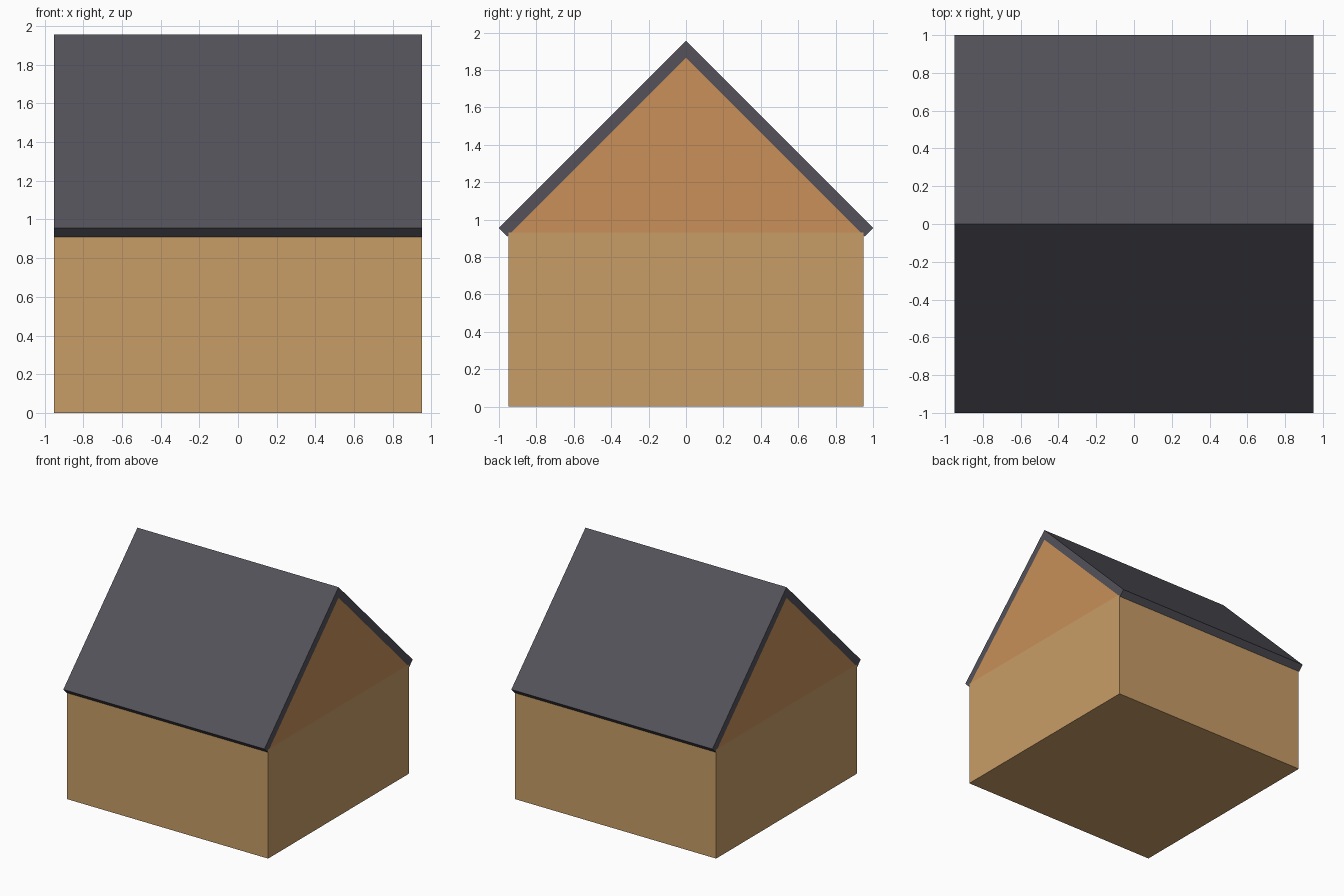
import bpy, bmesh

if "Cube" in bpy.data.objects:
    bpy.data.objects.remove(bpy.data.objects["Cube"])

HALF = 0.95  # half length of the house along x


def material(name, color):
    m = bpy.data.materials.new(name)
    m.diffuse_color = (*color, 1)
    m.use_nodes = True
    m.node_tree.nodes["Principled BSDF"].inputs["Base Color"].default_value = m.diffuse_color
    return m


def extrude_profile(name, profile, mat):
    """Extrude a (y, z) outline along x, centred on x = 0."""
    bm = bmesh.new()
    face = bm.faces.new([bm.verts.new((-HALF, y, z)) for y, z in profile])
    ext = bmesh.ops.extrude_face_region(bm, geom=[face])
    verts = [g for g in ext["geom"] if isinstance(g, bmesh.types.BMVert)]
    bmesh.ops.translate(bm, verts=verts, vec=(2 * HALF, 0, 0))
    bmesh.ops.recalc_face_normals(bm, faces=bm.faces)
    mesh = bpy.data.meshes.new(name)
    bm.to_mesh(mesh)
    bm.free()
    mesh.materials.append(mat)
    obj = bpy.data.objects.new(name, mesh)
    bpy.context.collection.objects.link(obj)
    return obj


wall = material("wall_tan", (0.578, 0.337, 0.136))
gable = material("gable_orange", (0.578, 0.279, 0.098))
slate = material("roof_slate", (0.089, 0.084, 0.102))

# Square lower storey
extrude_profile("walls", [(-0.95, 0), (0.95, 0), (0.95, 0.932), (-0.95, 0.932)], wall)

# Triangular attic block filling the space under the roof
extrude_profile("gable", [(-0.933, 0.932), (0.933, 0.932), (0, 1.865)], gable)

# Two 45 degree roof slabs meeting at the ridge
for name, s in (("roof_front", -1), ("roof_back", 1)):
    extrude_profile(name, [(0, 1.955), (s * 1.0, 0.955), (s * 0.955, 0.91), (0, 1.865)], slate)
